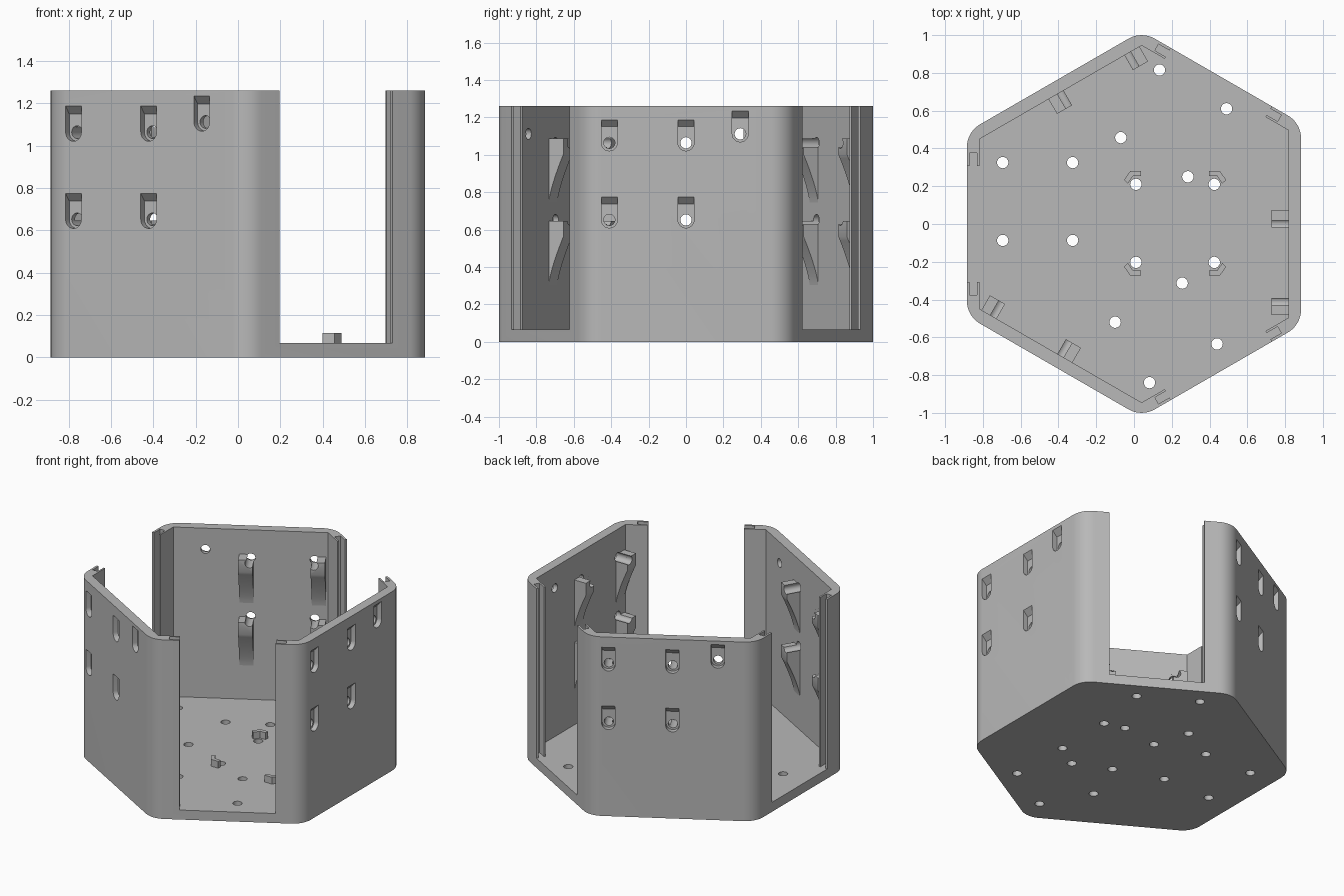
import bpy
import bmesh
from math import sin, cos, pi, radians

if "Cube" in bpy.data.objects:
    bpy.data.objects.remove(bpy.data.objects["Cube"])

HEIGHT, FLOOR, THICK = 1.26, 0.067, 0.066
SOLID, OPEN = 0.871, 0.898        # distance of solid and open sides from the axis
AXIS_X = 0.0133
CORNER = 0.14
GAP = 0.308                       # half width of each open side
HOLE = 0.03

grey = bpy.data.materials.new("plain grey")
grey.diffuse_color = (0.48, 0.48, 0.48, 1)
grey.use_nodes = True
grey.node_tree.nodes["Principled BSDF"].inputs["Base Color"].default_value = (0.48, 0.48, 0.48, 1)


def loft(bm, loop_a, loop_b):
    """Closed solid between two matching loops."""
    a = [bm.verts.new(p) for p in loop_a]
    b = [bm.verts.new(p) for p in loop_b]
    bm.faces.new(a)
    bm.faces.new(b)
    for i in range(len(a)):
        j = (i + 1) % len(a)
        bm.faces.new((a[i], a[j], b[j], b[i]))


def make(name, bm):
    bmesh.ops.recalc_face_normals(bm, faces=bm.faces)
    mesh = bpy.data.meshes.new(name)
    bm.to_mesh(mesh)
    bm.free()
    mesh.materials.append(grey)
    ob = bpy.data.objects.new(name, mesh)
    bpy.context.collection.objects.link(ob)
    return ob


def cut(ob, cutter):
    cutter.hide_render = True
    bpy.context.view_layer.objects.active = ob
    mod = ob.modifiers.new("cut", "BOOLEAN")
    mod.operation, mod.solver, mod.object = "DIFFERENCE", "EXACT", cutter
    bpy.ops.object.modifier_apply(modifier=mod.name)


def on_wall(angle, r, s, z):
    """Point at distance r from the axis, s along the wall and height z."""
    return (AXIS_X + r * cos(angle) - s * sin(angle), r * sin(angle) + s * cos(angle), z)


def wall_box(bm, angle, r0, r1, s, z0, z1):
    rect = [(r0, -s), (r1, -s), (r1, s), (r0, s)]
    loft(bm, [on_wall(angle, r, t, z0) for r, t in rect], [on_wall(angle, r, t, z1) for r, t in rect])


def hexagon(inset, radius, z, steps=10):
    """Six sided outline with rounded corners; sides alternate solid and open."""
    pts = []
    for k in range(6):
        p, q = (SOLID, OPEN) if k % 2 == 0 else (OPEN, SOLID)
        p, q = p - inset - radius, q - inset - radius
        x, y, _ = on_wall(k * pi / 3, p, (q - p / 2) / sin(pi / 3), z)
        n = steps if radius else 0
        for i in range(n + 1):
            a = (k + (i / n if n else 0)) * pi / 3
            pts.append((x + radius * cos(a), y + radius * sin(a), z))
    return pts


def ring(radius, n=24):
    return [(radius * cos(2 * pi * i / n), radius * sin(2 * pi * i / n)) for i in range(n)]


def slot(angle, r, s, z, top):
    """Outline with a round bottom and a square top."""
    w = 0.043
    pts = [(w * cos(pi + pi * i / 12), w * sin(pi + pi * i / 12)) for i in range(13)]
    pts += [(w, top), (-w, top)]
    return [on_wall(angle, r, s + u, z + v) for u, v in pts]


solid_sides = [0, 2 * pi / 3, 4 * pi / 3]
open_sides = [a + pi / 3 for a in solid_sides]
column_a, column_b = 0.0, -0.41
row_top, row_low = 1.064, 0.652
mounts = [(s, z) for s in (column_a, column_b) for z in (row_top, row_low)] + [(0.29, 1.112)]

# Hexagonal shell
bm = bmesh.new()
loft(bm, hexagon(0, CORNER, 0), hexagon(0, CORNER, HEIGHT))
shell = make("hexagonal_shell", bm)

# Cutters: cavity, open sides, panel grooves, outside pockets, drilled holes
cutters = []
bm = bmesh.new()
loft(bm, hexagon(THICK, 0, FLOOR), hexagon(THICK, 0, HEIGHT + 0.2))
cutters.append(make("cavity_cutter", bm))

bm = bmesh.new()
for a in open_sides:
    wall_box(bm, a, OPEN - 0.12, OPEN + 0.1, GAP, FLOOR, HEIGHT + 0.2)
cutters.append(make("opening_cutter", bm))

bm = bmesh.new()
for a in open_sides:
    wall_box(bm, a, OPEN - 0.054, OPEN - 0.015, GAP + 0.067, FLOOR, HEIGHT + 0.2)
cutters.append(make("groove_cutter", bm))

bm = bmesh.new()
for a in solid_sides:
    for s, z in mounts:
        loft(bm, slot(a, SOLID - 0.035, s, z, 0.086), slot(a, SOLID + 0.035, s, z, 0.16))
cutters.append(make("pocket_cutter", bm))

bm = bmesh.new()
for a in solid_sides:
    for s, z in mounts:
        loft(bm, *[[on_wall(a, r, s + u, z + v) for u, v in ring(HOLE)] for r in (0.68, 1.0)])
wall_drill = make("wall_drill", bm)
cutters.append(wall_drill)

floor_holes = [(0.135, 0.815), (0.49, 0.61), (-0.07, 0.457), (-0.695, 0.325), (-0.325, 0.325),
               (0.285, 0.25), (0.01, 0.21), (0.425, 0.21), (-0.695, -0.087), (-0.325, -0.087),
               (0.01, -0.203), (0.425, -0.203), (0.255, -0.313), (-0.10, -0.52), (0.44, -0.635),
               (0.082, -0.84)]
bm = bmesh.new()
for x, y in floor_holes:
    loft(bm, *[[(x + u, y + v, z) for u, v in ring(HOLE)] for z in (-0.1, 0.2)])
cutters.append(make("floor_drill", bm))

for c in cutters:
    cut(shell, c)

# Curved support brackets inside the solid walls
bm = bmesh.new()
face, reach, drop = SOLID - THICK, 0.09, 0.257
for a in solid_sides:
    for s, side in ((column_a, 1), (column_b, -1)):
        for top in (1.087, 0.647):
            profile = [(face + 0.008, top), (face - reach, top)]
            for i in range(13):
                t = i / 12
                profile.append((face - reach * (1 - t) ** 1.35, top - 0.085 - drop * t))
            profile.append((face + 0.008, top - 0.085 - drop))
            loft(bm, *[[on_wall(a, r, s + side * e, z) for r, z in profile] for e in (-0.019, 0.073)])
brackets = make("support_brackets", bm)
cut(brackets, wall_drill)

# Low corner stops on the floor, mirrored around the centre holes
corner = [(0.037, 0.28), (-0.02, 0.28), (-0.053, 0.233), (-0.032, 0.214), (-0.005, 0.254), (0.037, 0.254)]
bm = bmesh.new()
for mx in (1, -1):
    for my in (1, -1):
        loft(bm, *[[(0.2175 + mx * (x - 0.2175), 0.0035 + my * (y - 0.0035), z) for x, y in corner]
                   for z in (FLOOR - 0.01, 0.115)])
stops = make("floor_corner_stops", bm)

for c in cutters:
    bpy.data.objects.remove(c)

# Smooth rounded corners and holes, keep hard edges
for ob in (shell, brackets, stops):
    bpy.ops.object.select_all(action="DESELECT")
    ob.select_set(True)
    bpy.context.view_layer.objects.active = ob
    bpy.ops.object.shade_smooth_by_angle(angle=radians(30))
